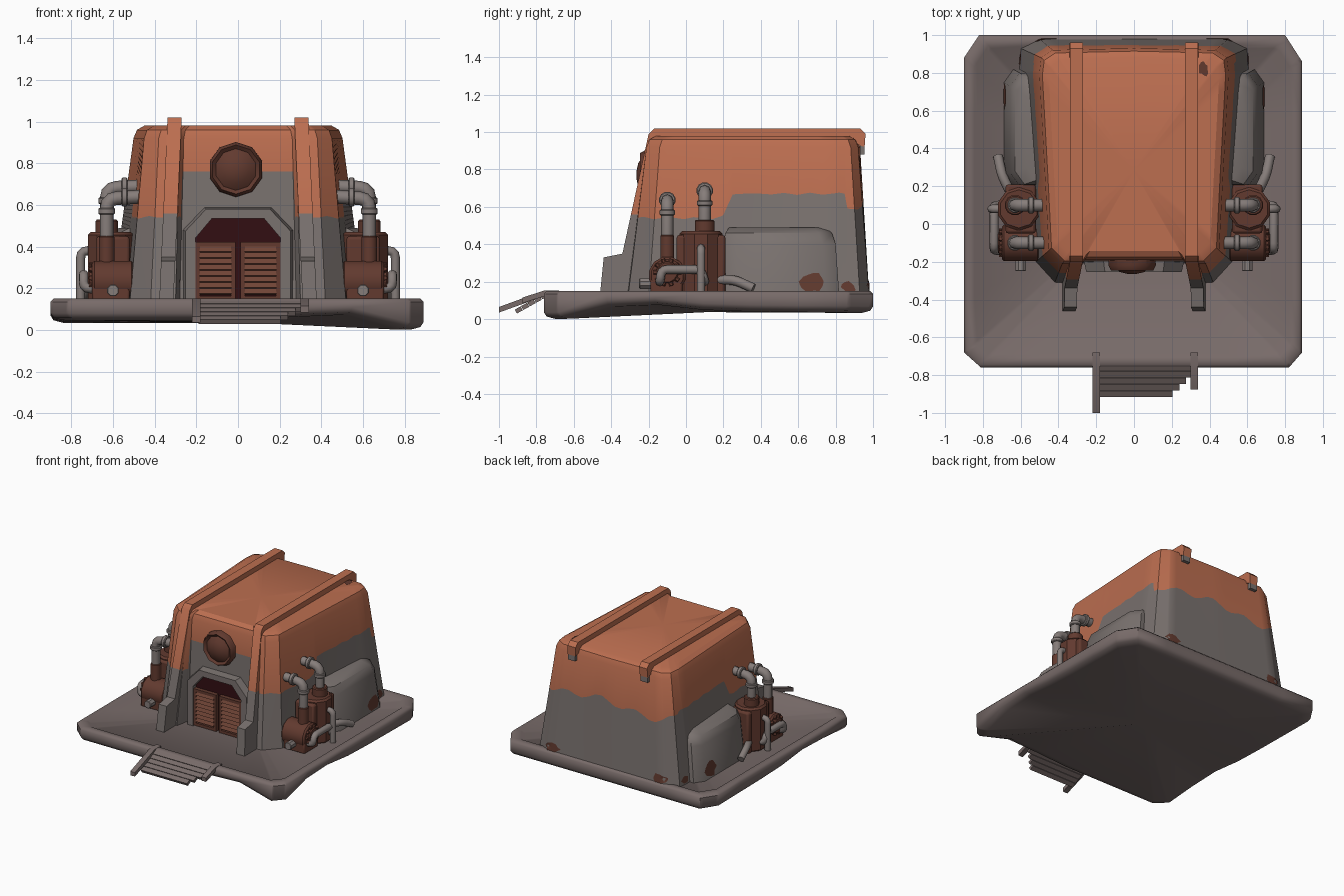
import bpy, bmesh, math, random
from mathutils import Vector, Matrix
from mathutils.bvhtree import BVHTree

random.seed(4)
cube = bpy.data.objects.get("Cube")
if cube:
    bpy.data.objects.remove(cube, do_unlink=True)


def material(name, *srgb):
    lin = [((c / 255 + 0.055) / 1.055) ** 2.4 for c in srgb] + [1]
    m = bpy.data.materials.new(name)
    m.use_nodes = True
    m.diffuse_color = lin
    bsdf = m.node_tree.nodes["Principled BSDF"]
    bsdf.inputs["Base Color"].default_value = lin
    bsdf.inputs["Roughness"].default_value = 0.8
    return m


ORANGE = material("orange paint", 188, 110, 80)
STEEL = material("bare steel", 122, 114, 111)
STONE = material("platform grey", 120, 107, 105)
BROWN = material("machine brown", 98, 58, 47)
SLAT = material("slat brown", 112, 68, 54)
DARK = material("dark interior", 50, 14, 18)
PIPE = material("pipe grey", 134, 125, 122)


def finish(name, bm, mats, rule=None, bevel=0, angle=35):
    """Turn a bmesh into a named object, colouring faces by an optional rule."""
    bmesh.ops.recalc_face_normals(bm, faces=bm.faces)
    for f in bm.faces:
        f.smooth = True
        if rule:
            f.material_index = rule(f)
    me = bpy.data.meshes.new(name)
    bm.to_mesh(me)
    bm.free()
    me.set_sharp_from_angle(angle=math.radians(angle))
    ob = bpy.data.objects.new(name, me)
    bpy.context.collection.objects.link(ob)
    for m in mats:
        me.materials.append(m)
    if bevel:
        b = ob.modifiers.new("bevel", "BEVEL")
        b.width, b.segments = bevel, 2
    return ob


def loft(bm, rings):
    """Skin closed rings of equal length and cap both ends."""
    rows = [[bm.verts.new(p) for p in r] for r in rings]
    n = len(rows[0])
    for a, b in zip(rows, rows[1:]):
        for i in range(n):
            bm.faces.new((a[i], a[(i + 1) % n], b[(i + 1) % n], b[i]))
    for r in (rows[0], rows[-1]):
        hub = bm.verts.new(sum((v.co for v in r), Vector()) / n)
        for i in range(n):
            bm.faces.new((r[i], r[(i + 1) % n], hub))


def split(points, n):
    out = []
    for a, b in zip(points, points[1:] + points[:1]):
        out += [Vector(a).lerp(Vector(b), k / n) for k in range(n)]
    return out


def box(name, lo, hi, mat, turn=0, bevel=0):
    bm = bmesh.new()
    lo, hi = Vector(lo), Vector(hi)
    bmesh.ops.create_cube(bm, size=1, matrix=Matrix.Translation((lo + hi) / 2)
                          @ Matrix.Rotation(turn, 4, "X") @ Matrix.Diagonal((hi - lo).to_4d()))
    return finish(name, bm, [mat], bevel=bevel)


def lathe(name, origin, axis, profile, mat, sides=12):
    """Revolve (radius, distance) points about an axis."""
    bm = bmesh.new()
    q = Vector(axis).to_track_quat("Z", "Y")
    loft(bm, [[Vector(origin) + q @ Vector((r * math.cos(t), r * math.sin(t), d))
               for t in (math.tau * (i + 0.5) / sides for i in range(sides))] for r, d in profile])
    return finish(name, bm, [mat])


def drum(name, origin, axis, r, length, mat, sides=12):
    c = r * 0.12
    return lathe(name, origin, axis, [(r - c, 0), (r, c), (r, length - c), (r - c, length)], mat, sides)


def pipe(name, points, r, mat):
    """Tube along a path, with rounded corners."""
    p = [Vector(v) for v in points]
    path = [p[0]]
    for a, b, c in zip(p, p[1:], p[2:]):
        k = min(r * 1.5, (a - b).length * 0.45, (c - b).length * 0.45)
        s, e = b + (a - b).normalized() * k, b + (c - b).normalized() * k
        path += [s.lerp(b, t).lerp(b.lerp(e, t), t) for t in (0, 0.33, 0.67, 1)]
    path.append(p[-1])
    cu = bpy.data.curves.new(name, "CURVE")
    cu.dimensions, cu.bevel_depth, cu.bevel_resolution, cu.use_fill_caps = "3D", r, 2, True
    sp = cu.splines.new("POLY")
    sp.points.add(len(path) - 1)
    for q, v in zip(sp.points, path):
        q.co = (*v, 1)
    cu.materials.append(mat)
    bpy.context.collection.objects.link(bpy.data.objects.new(name, cu))


# Platform: a worn slab with a raised rim and an uneven underside
outline = split([(-0.9, -0.68), (-0.81, -0.76), (0.82, -0.76), (0.89, -0.68),
                 (0.89, 0.86), (0.8, 1), (-0.82, 1), (-0.9, 0.88)], 6)


def underside(p):
    z = 0.045 + 0.035 * math.exp(-((p.y + 0.25) / 0.25) ** 2) - 0.012 * max(p.y, 0)
    if p.y < -0.5:
        z += 0.035 * math.exp(-((p.x - 0.45) / 0.2) ** 2) - 0.045 * max(0, min(1, (p.x - 0.55) / 0.2))
    return max(z, 0)


def inset(d, height):
    return [Vector((p.x * (1 - d / 0.9), 0.12 + (p.y - 0.12) * (1 - d / 0.88), height(p))) for p in outline]


bm = bmesh.new()
loft(bm, [inset(0.06, underside), inset(0.015, lambda p: underside(p) + 0.012),
          inset(0, lambda p: underside(p) + 0.035), inset(0, lambda p: 0.135),
          inset(0.015, lambda p: 0.15), inset(0.055, lambda p: 0.15), inset(0.07, lambda p: 0.135)])
finish("platform", bm, [STONE], angle=50)

# Main body: tapered shell, with the paint line as one of its rows
low = [(0, -0.21), (0.28, -0.21), (0.30, -0.32), (0.42, -0.31), (0.52, -0.2), (0.56, 0.25),
       (0.61, 0.8), (0.6, 0.93), (0.5, 0.98), (0, 0.98)]
high = [(0, -0.19), (0.26, -0.19), (0.28, -0.21), (0.38, -0.21), (0.45, -0.14), (0.47, 0.25),
        (0.5, 0.8), (0.49, 0.88), (0.43, 0.92), (0, 0.93)]


def full_ring(half):
    return split(half + [(-x, y) for x, y in half[-2:0:-1]], 8)


LOW, HIGH = full_ring(low), full_ring(high)


def paint_line(p):
    if p.y < 0 and abs(p.x) < 0.285:
        return 0.76
    if p.y > 0.88:
        return 0.63 + 0.025 * math.sin(p.x * 19) + 0.02 * math.sin(p.x * 7 + 1)
    t = max(0, min(1, (p.y - 0.19) / 0.06))
    return 0.54 + 0.13 * t + 0.006 * math.sin(p.y * 40)


def row(height):
    out = []
    for a, b in zip(LOW, HIGH):
        z = height(a)
        out.append(a.lerp(b, (z - 0.12) / 0.81).to_3d() + Vector((0, 0, z)))
    return out


def roof_row(d, z):
    return [Vector((p.x * (1 - d / 0.5), 0.36 + (p.y - 0.36) * (1 - d / 0.57), z)) for p in HIGH]


bm = bmesh.new()
loft(bm, [row(lambda p: 0.12), row(paint_line), row(lambda p: 0.92), roof_row(0.015, 0.96), roof_row(0.05, 0.98)])
bm.faces.ensure_lookup_table()
n = len(LOW)
for i, f in enumerate(bm.faces):
    f.material_index = 1 if i < n or 4 * n <= i < 5 * n else 0
body_tree_parts = [bm.copy()]
finish("body_shell", bm, [ORANGE, STEEL], angle=30)

# Bulging side panels
for s, side in ((1, "left"), (-1, "right")):
    bm = bmesh.new()
    loft(bm, [[(s * x, y, z) for x, y in ((0.4, y0), (xo - 0.05, y0), (xo, y0 + 0.07),
                                         (xo, y1 - 0.07), (xo - 0.05, y1), (0.4, y1))]
              for z, xo, y0, y1 in ((0.12, 0.69, 0.2, 0.82), (0.4, 0.655, 0.2, 0.8),
                                    (0.46, 0.63, 0.21, 0.78), (0.49, 0.57, 0.23, 0.75))])
    bmesh.ops.recalc_face_normals(bm, faces=bm.faces)
    body_tree_parts.append(bm.copy())
    finish(side + "_side_panel", bm, [STEEL], angle=40)

# Rust patches laid on the shell
trees = [BVHTree.FromBMesh(b) for b in body_tree_parts]


def rust(name, centre, axis, ru, rv):
    d = Vector(axis)
    u = Vector((0, 0, 1)).cross(d) if abs(d.z) < 0.5 else Vector((1, 0, 0))
    v = d.cross(u)
    bm = bmesh.new()
    pts = [Vector(centre)]
    for k in range(12):
        t, j = math.tau * k / 12, random.uniform(0.7, 1.15)
        pts.append(pts[0] + u * ru * j * math.cos(t) + v * rv * j * math.sin(t))
    vs = []
    for p in pts:
        p = p + d * (2 - p.dot(d))
        hits = [h for h in (t.ray_cast(p, -d) for t in trees) if h[0]]
        vs.append(bm.verts.new(min(hits, key=lambda h: h[3])[0] + d * 0.005 if hits else Vector(centre)))
    for k in range(12):
        bm.faces.new((vs[0], vs[1 + k], vs[1 + (k + 1) % 12]))
    finish(name, bm, [BROWN])


for s, side in ((1, "left"), (-1, "right")):
    rust(side + "_panel_rust", (0, 0.68, 0.2), (s, 0, 0), 0.07, 0.06)
    rust(side + "_corner_rust", (0, 0.87, 0.17), (s, 0, 0), 0.04, 0.03)
    rust(side + "_back_rust", (s * 0.46, 0, 0.18), (0, 1, 0), 0.07, 0.035)
rust("roof_rust", (0.37, 0.82, 0), (0, 0, 1), 0.025, 0.04)

# Two ribs running over the roof and down the front
rib = [(0.955, 0.92), (0.96, 0.99), (0.93, 1.02), (-0.17, 1.02), (-0.2, 0.99), (-0.34, 0.35), (-0.44, 0.33),
       (-0.46, 0.13), (-0.28, 0.13), (-0.17, 0.94), (0.9, 0.94)]
for s, side in ((1, "left"), (-1, "right")):
    bm = bmesh.new()
    a, b = [[bm.verts.new((s * (0.305 + 0.045 * (1 - z) + w), y, z)) for y, z in rib] for w in (-0.034, 0.034)]
    bm.faces.new(a)
    bm.faces.new(b)
    for i in range(len(rib)):
        j = (i + 1) % len(rib)
        bm.faces.new((a[i], a[j], b[j], b[i]))
    bmesh.ops.bisect_plane(bm, geom=bm.verts[:] + bm.edges[:] + bm.faces[:],
                           plane_co=(0, 0, 0.56), plane_no=(0, 0, 1))
    finish(side + "_rib", bm, [ORANGE, STEEL], lambda f: int(f.calc_center_median().z < 0.56))
    box(side + "_rib_end", (s * 0.31 - 0.03, 0.93, 0.88), (s * 0.31 + 0.03, 0.955, 0.94), STEEL)

# Doorway: dark plate, arched frame and louvred doors
arch = [(0.205, 0.13), (0.205, 0.44), (0.125, 0.535)]
arch += [(-x, z) for x, z in reversed(arch)]
bm = bmesh.new()
bm.faces.new([bm.verts.new((x, -0.217, z)) for x, z in arch])
finish("doorway_dark", bm, [DARK])
bm = bmesh.new()
rows = [[bm.verts.new((x * k, y, 0.13 + (z - 0.13) * h)) for x, z in arch]
        for k, h, y in ((1, 1, -0.19), (1, 1, -0.255), (1.23, 1.11, -0.255), (1.3, 1.13, -0.19))]
for p, q in zip(rows, rows[1:]):
    for i in range(len(arch) - 1):
        bm.faces.new((p[i], p[i + 1], q[i + 1], q[i]))
finish("door_frame", bm, [STEEL])
for s, side in ((1, "left"), (-1, "right")):
    x0, x1 = sorted((s * 0.012, s * 0.205))
    for x in (x0, x1 - 0.022):
        box(side + "_door_stile", (x, -0.25, 0.14), (x + 0.022, -0.22, 0.42), BROWN)
    for z in (0.14, 0.4):
        box(side + "_door_rail", (x0, -0.25, z), (x1, -0.22, z + 0.022), BROWN)
    for k in range(8):
        z = 0.17 + k * 0.029
        box(side + "_door_slat", (x0 + 0.02, -0.249, z), (x1 - 0.02, -0.237, z + 0.028), SLAT, turn=-0.5)

# Round vent above the door
lathe("round_vent", (-0.01, -0.16, 0.77), (0, -1, 0),
      [(0.13, 0), (0.132, 0.06), (0.118, 0.085), (0.1, 0.07), (0.065, 0.095), (0.02, 0.105)], BROWN, 10)

# Ramp planks and their two rails
for k in range(5):
    y, z = -0.74 - k * 0.034, 0.125 - k * 0.019
    box("ramp_plank", (-0.19, y - 0.036, z - 0.012), (0.31 - 0.035 * max(0, k - 1), y, z + 0.012), STONE, turn=0.5)
for name, x, y1, z1 in (("right_ramp_rail", -0.2, -1, 0.04), ("left_ramp_rail", 0.32, -0.875, 0.09)):
    bm = bmesh.new()
    loft(bm, [[(x + dx, y, z + dz) for dx, dz in ((-0.02, 0), (0.02, 0), (0.02, 0.03), (-0.02, 0.03))]
              for y, z in ((-0.68, 0.122), (-0.76, 0.122), (y1, z1 - 0.005))])
    finish(name, bm, [STONE])

# Machinery on both flanks: tank, boiler, gear and pipework
for s, side in ((1, "left"), (-1, "right")):
    def at(x, y, z):
        return (s * x, y, z)
    out, up = (s, 0, 0), (0, 0, 1)
    drum(side + "_tank", at(0.61, 0.08, 0.13), up, 0.115, 0.34, BROWN, 10)
    box(side + "_tank_block", (s * 0.6 - 0.08, -0.05, 0.13), (s * 0.6 + 0.08, 0.21, 0.45), BROWN, bevel=0.015)
    drum(side + "_tank_neck", at(0.63, 0.1, 0.46), up, 0.055, 0.07, BROWN)
    drum(side + "_boiler", at(0.5, -0.1, 0.235), out, 0.1, 0.2, BROWN)
    box(side + "_boiler_foot", (s * 0.61 - 0.09, -0.19, 0.13), (s * 0.61 + 0.09, -0.02, 0.22), BROWN, bevel=0.01)
    drum(side + "_boiler_neck", at(0.63, -0.1, 0.31), up, 0.038, 0.14, BROWN)
    drum(side + "_gear", at(0.69, -0.1, 0.25), out, 0.06, 0.03, BROWN)
    for k in range(10):
        t = math.tau * k / 10
        d = (0, math.cos(t), math.sin(t))
        drum(side + "_gear_tooth", at(0.705, -0.1 + 0.05 * d[1], 0.25 + 0.05 * d[2]), d, 0.012, 0.025, BROWN, 6)
    for y, z0, z1 in ((-0.1, 0.42, 0.63), (0.1, 0.51, 0.68)):
        pipe(side + "_exhaust_pipe", [at(0.63, y, z0), at(0.63, y, z1), at(0.45, y, z1 + 0.01)], 0.033, PIPE)
        drum(side + "_pipe_collar", at(0.63, y, z1 - 0.075), up, 0.042, 0.03, PIPE)
        drum(side + "_pipe_collar", at(0.53, y, z1 + 0.007), out, 0.045, 0.03, PIPE)
    pipe(side + "_loop_pipe", [at(0.66, -0.14, 0.2), at(0.74, -0.14, 0.2), at(0.74, -0.13, 0.265),
                               at(0.74, 0.08, 0.265), at(0.74, 0.1, 0.2), at(0.62, 0.1, 0.2)], 0.024, PIPE)
    pipe(side + "_drain_pipe", [at(0.66, 0.08, 0.38), at(0.755, 0.08, 0.38), at(0.755, 0.08, 0.14)], 0.022, PIPE)
    drum(side + "_valve", at(0.6, -0.17, 0.19), (0, -1, 0), 0.03, 0.08, PIPE, 8)
    pipe(side + "_rear_pipe", [at(0.66, 0.18, 0.21), at(0.7, 0.26, 0.21), at(0.72, 0.36, 0.165)], 0.026, PIPE)
